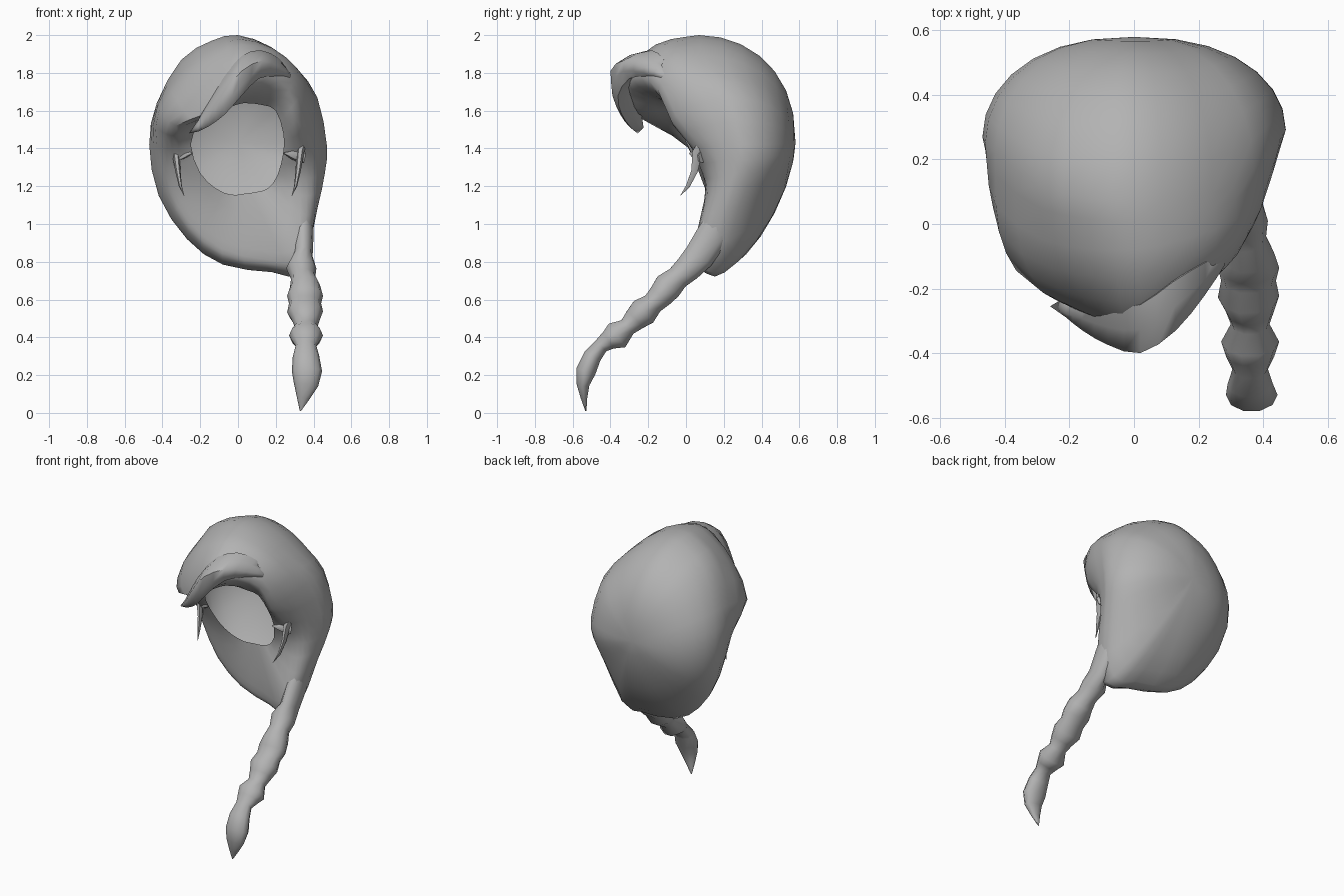
import bpy, bmesh, math
from mathutils import Vector as V

hair = bpy.data.materials.new("grey_hair")
hair.diffuse_color = (0.45, 0.45, 0.45, 1)


def spline(pts, n, closed=False):
    """Smooth curve through the points, n steps per span."""
    c, out = len(pts), []
    at = (lambda i: pts[i % c]) if closed else (lambda i: pts[max(0, min(c - 1, i))])
    for i in range(c if closed else c - 1):
        a, b, d, e = at(i - 1), at(i), at(i + 1), at(i + 2)
        for k in range(n):
            t = k / n
            out.append(b + (d - a) * t / 2 + (2 * a - 5 * b + 4 * d - e) * t * t / 2
                       + (3 * b - a - 3 * d + e) * t ** 3 / 2)
    return out if closed else out + [pts[-1].copy()]


def loft(name, rings, start=None, end=None, angle=60):
    """Skin closed rings; close the ends to a point where given."""
    bm = bmesh.new()
    vs = [[bm.verts.new(p) for p in r] for r in rings]
    m = len(vs[0])
    for a, b in zip(vs, vs[1:]):
        for i in range(m):
            bm.faces.new((a[i], a[(i + 1) % m], b[(i + 1) % m], b[i]))
    for tip, r in ((start, vs[0]), (end, vs[-1])):
        if tip is not None:
            p = bm.verts.new(tip)
            for i in range(m):
                bm.faces.new((r[i], r[(i + 1) % m], p))
    bmesh.ops.recalc_face_normals(bm, faces=bm.faces)
    me = bpy.data.meshes.new(name)
    bm.to_mesh(me)
    bm.free()
    me.materials.append(hair)
    ob = bpy.data.objects.new(name, me)
    bpy.context.collection.objects.link(ob)
    bpy.context.view_layer.objects.active = ob
    ob.select_set(True)
    bpy.ops.object.shade_smooth_by_angle(angle=math.radians(angle))
    ob.select_set(False)
    return ob


def strand(name, path, sides=8):
    """Tapered lock: path rows are x, y, z, half width in x, half thickness."""
    pts = [V(p[:3]) for p in path]
    rings = []
    for i, p in enumerate(path):
        t = (pts[min(i + 1, len(pts) - 1)] - pts[max(i - 1, 0)]).normalized()
        u = (V((1, 0, 0)) - t * t.x).normalized()
        w = t.cross(u)
        rings.append([pts[i] + u * p[3] * math.cos(a) + w * p[4] * math.sin(a)
                      for a in (2 * math.pi * k / sides for k in range(sides))])
    return loft(name, rings, pts[0], pts[-1])


# Hood: face opening, front rim and widest girth, clockwise from the crown
OPENING = [(.03, -.1, 1.64), (.13, -.09, 1.63), (.2, -.06, 1.6), (.24, -.01, 1.48),
           (.24, .04, 1.38), (.21, .09, 1.26), (.16, .11, 1.19), (.1, .11, 1.17),
           (.03, .12, 1.16), (-.04, .12, 1.155), (-.12, .1, 1.19), (-.2, .07, 1.27),
           (-.25, .01, 1.42), (-.2, -.06, 1.54), (-.1, -.09, 1.6), (-.04, -.1, 1.62)]
RIM = [(.03, -.34, 1.76), (.16, -.24, 1.78), (.27, -.15, 1.71), (.31, -.08, 1.55),
       (.33, .05, 1.4), (.33, .12, 1.24), (.33, .09, 1.06), (.31, .04, .86),
       (.12, .1, .86), (-.08, .13, .91), (-.24, .13, 1.04), (-.33, .12, 1.2),
       (-.35, .02, 1.4), (-.33, -.17, 1.52), (-.15, -.28, 1.59), (-.06, -.32, 1.68)]
GIRTH = [(0, .07, 2), (.17, .08, 1.94), (.31, .12, 1.825), (.42, .22, 1.67),
         (.47, .29, 1.42), (.46, .28, 1.27), (.42, .22, 1.08), (.335, .14, .745),
         (.18, .18, .745), (-.08, .22, .785), (-.27, .24, .92), (-.42, .27, 1.15),
         (-.47, .27, 1.42), (-.43, .22, 1.64), (-.3, .12, 1.87), (-.14, .08, 1.97)]
loops = [spline([V(p) for p in l], 2, True) for l in (OPENING, RIM, GIRTH)]
pole = V((0, .58, 1.43))
profiles = []
for h, f, s in zip(*loops):
    out = V((s.x, 0, s.z - 1.4)).normalized()
    high = max(0, min(1, (s.z - 1.2) / .5))
    lean = max(0, -out.x * out.z) * 2
    mid = ((f + s) / 2 + out * ((.025 + .045 * high) * (1 - .6 * abs(out.x)) + .015 * lean)
           + V((0, -.025 - .035 * lean * high, 0)))
    prof = spline([h, f, mid, s], 3)
    low = max(0, min(1, (1.3 - s.z) / .5))
    for k in range(1, 7):
        a = k * math.pi / 14
        r, d = math.cos(a) ** (.86 + .4 * low), math.sin(a) ** (1 + .4 * low)
        prof.append(V((s.x * r, s.y + (pole.y - s.y) * d, pole.z + (s.z - pole.z) * r)))
    profiles.append(prof)
loft("hood", list(zip(*profiles)), end=pole, angle=70)

# Swept fringe: crescent sections from the right temple to the left tip
TOP = [(.27, -.1, 1.8), (.22, -.12, 1.875), (.12, -.18, 1.92), (.02, -.25, 1.89),
       (-.08, -.26, 1.78), (-.16, -.25, 1.65), (-.21, -.26, 1.55)]
FRONT = [(.28, -.13, 1.79), (.22, -.22, 1.83), (.13, -.33, 1.865), (.02, -.4, 1.81),
         (-.08, -.375, 1.69), (-.16, -.33, 1.58), (-.21, -.29, 1.52)]
LOW = [(.27, -.12, 1.76), (.2, -.2, 1.78), (.11, -.3, 1.77), (.02, -.36, 1.68),
       (-.07, -.34, 1.58), (-.15, -.3, 1.52), (-.21, -.27, 1.49)]
rows = [spline([V(p) for p in l], 2) for l in (TOP, FRONT, LOW)]
sections = []
for t, f, l in zip(*rows):
    back = (t + l) / 2 + V((0, .04, -.01))
    sections.append(spline([t, f, l, back], 2, True))
loft("fringe", sections, (.28, -.1, 1.78), (-.26, -.255, 1.48))

# Loose wisps at both temples, and small tufts beside the opening
for side, name in ((-1, "left"), (1, "right")):
    strand(name + "_wisp", [(.35 * side, .11, 1.46, .02, .03), (.33 * side, .06, 1.38, .02, .03),
                            (.318 * side, .045, 1.28, .014, .02), (.305 * side, .01, 1.2, .008, .012),
                            (.285 * side, -.03, 1.15, .001, .001)], 6)
    strand(name + "_tuft", [(.34 * side, .09, 1.36, .03, .04), (.29 * side, .05, 1.365, .02, .025),
                            (.245 * side, .02, 1.375, .004, .004)], 6)

# Braid hanging forward over the right shoulder
strand("braid", [(.345, .19, 1.05, .05, .07), (.345, .14, .94, .055, .09), (.345, .07, .83, .05, .085),
                 (.335, .01, .765, .08, .075), (.345, -.045, .715, .065, .065), (.355, -.095, .67, .08, .08),
                 (.355, -.135, .62, .095, .07), (.355, -.175, .58, .085, .06), (.355, -.225, .535, .095, .08),
                 (.36, -.27, .495, .075, .065), (.36, -.31, .455, .06, .05), (.36, -.365, .41, .09, .08),
                 (.36, -.41, .385, .075, .055), (.36, -.45, .355, .055, .042), (.36, -.495, .3, .07, .05),
                 (.365, -.53, .22, .08, .055), (.36, -.545, .15, .065, .035), (.345, -.54, .08, .035, .018),
                 (.33, -.53, .01, .003, .003)], 10)
